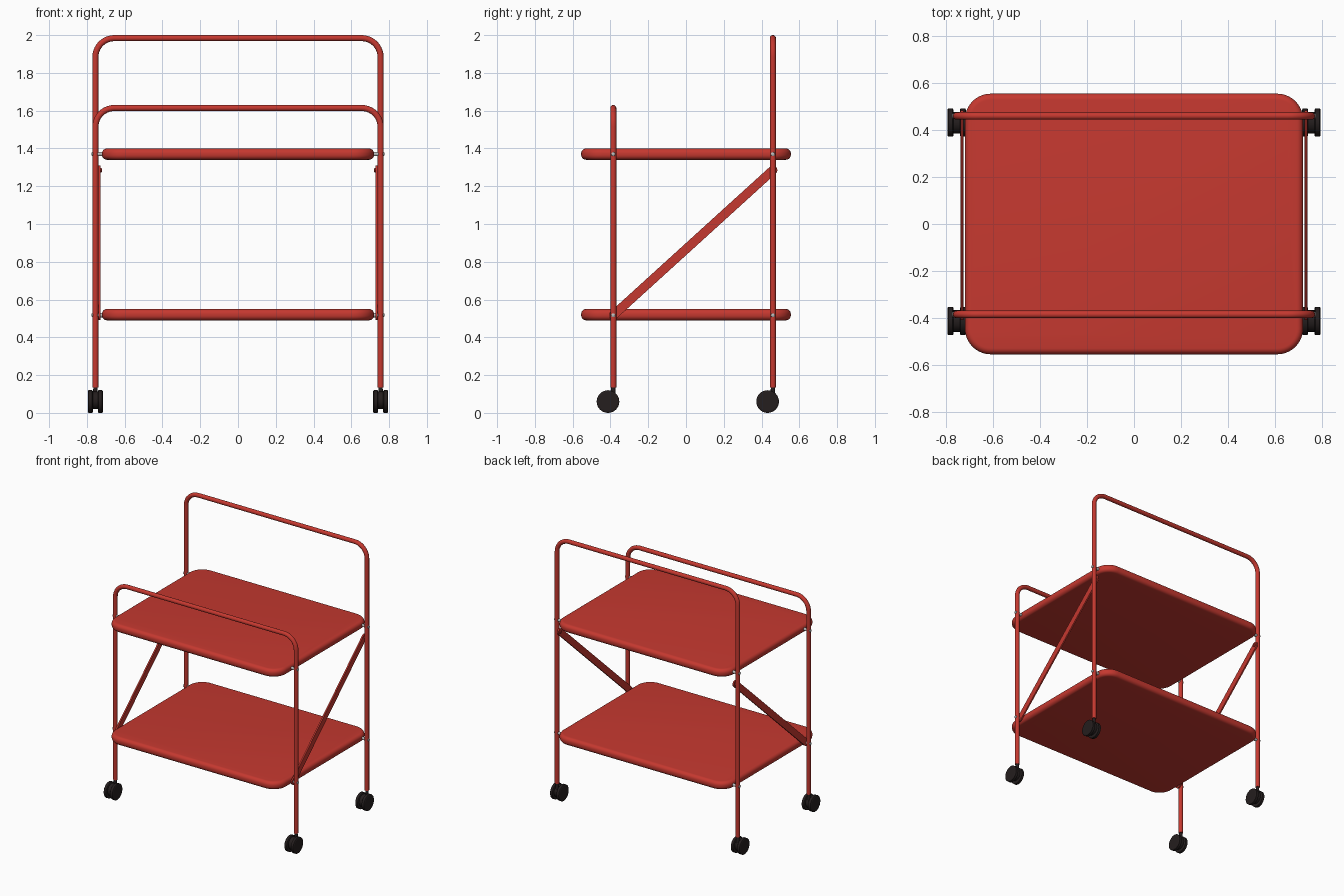
import bpy, bmesh, math
from mathutils import Vector, Matrix

if "Cube" in bpy.data.objects:
    bpy.data.objects.remove(bpy.data.objects["Cube"])


def material(name, rgb):
    m = bpy.data.materials.new(name)
    m.diffuse_color = (*rgb, 1)
    m.use_nodes = True
    m.node_tree.nodes["Principled BSDF"].inputs["Base Color"].default_value = m.diffuse_color
    return m


RED = material("red paint", (0.56, 0.04, 0.029))
BLACK = material("black rubber", (0.018, 0.013, 0.013))
STEEL = material("bolt steel", (0.5, 0.5, 0.5))

LEG_X, TUBE_R = 0.755, 0.016
FRONT_Y, BACK_Y = -0.385, 0.46
LOW_Z, HIGH_Z = 0.517, 1.37


def add_mesh(name, bm, mat):
    bmesh.ops.recalc_face_normals(bm, faces=bm.faces)
    me = bpy.data.meshes.new(name)
    bm.to_mesh(me)
    bm.free()
    ob = bpy.data.objects.new(name, me)
    bpy.context.collection.objects.link(ob)
    me.materials.append(mat)
    return ob


def loft(bm, rings):
    """Join equal-length rings of points and cap both ends."""
    rows = [[bm.verts.new(p) for p in ring] for ring in rings]
    n = len(rows[0])
    for a, b in zip(rows, rows[1:]):
        for i in range(n):
            j = (i + 1) % n
            bm.faces.new((a[i], a[j], b[j], b[i]))
    bm.faces.new(rows[0][::-1])
    bm.faces.new(rows[-1])


def disc_x(bm, centre, profile, seg=32):
    """Turned shape about the x axis; profile is (x offset, radius)."""
    cx, cy, cz = centre
    angles = [2 * math.pi * i / seg for i in range(seg)]
    loft(bm, [[(cx + dx, cy + r * math.cos(a), cz + r * math.sin(a))
               for a in angles] for dx, r in profile])


def rounded_rect(hx, hy, r, z, seg=10):
    pts = []
    for k, (sx, sy) in enumerate(((1, 1), (-1, 1), (-1, -1), (1, -1))):
        for i in range(seg + 1):
            a = math.pi / 2 * (k + i / seg)
            pts.append((sx * (hx - r) + r * math.cos(a),
                        sy * (hy - r) + r * math.sin(a), z))
    return pts


# shelves: rounded slabs with a soft edge
def shelf(name, z0, z1):
    e, steps = 0.026, 6
    prof = []
    for i in range(steps + 1):
        a = math.pi / 2 * i / steps
        prof.append((e * (1 - math.sin(a)), z0 + e * (1 - math.cos(a))))
    prof += [(d, z0 + z1 - z) for d, z in reversed(prof)]
    bm = bmesh.new()
    loft(bm, [rounded_rect(0.72 - d, 0.555 - d, 0.11 - d, z) for d, z in prof])
    add_mesh(name, bm, RED)


shelf("lower_shelf", 0.49, 0.55)
shelf("upper_shelf", 1.34, 1.40)


# tube frames: upside-down U with bent corners
def frame(name, y, top):
    r, zc = 0.1, top - TUBE_R
    path = [(-LEG_X, 0.135)]
    for s, a0 in ((-1, math.pi), (1, math.pi / 2)):
        for i in range(11):
            a = a0 - math.pi / 2 * i / 10
            path.append((s * (LEG_X - r) + r * math.cos(a),
                         zc - r + r * math.sin(a)))
    path.append((LEG_X, 0.135))
    pts = [Vector((x, y, z)) for x, z in path]
    rings = []
    for i, p in enumerate(pts):
        t = (pts[min(i + 1, len(pts) - 1)] - pts[max(i - 1, 0)]).normalized()
        if i in (1, len(pts) - 2):
            t = Vector((0, 0, 1 if i == 1 else -1))
        side = t.cross(Vector((0, 1, 0)))
        rings.append([p + TUBE_R * (math.cos(a) * side + math.sin(a) * Vector((0, 1, 0)))
                      for a in (2 * math.pi * k / 20 for k in range(20))])
    bm = bmesh.new()
    loft(bm, rings)
    add_mesh(name, bm, RED)


frame("front_frame", FRONT_Y, 1.63)
frame("back_frame", BACK_Y, 2.0)


# diagonal flat bars with round ends
def brace(name, s):
    a, b = Vector((FRONT_Y, LOW_Z)), Vector((BACK_Y, 1.285))
    base = math.atan2(b.y - a.y, b.x - a.x)
    w = 0.024
    outline = []
    for c, start in ((b, base - math.pi / 2), (a, base + math.pi / 2)):
        for i in range(9):
            t = start + math.pi * i / 8
            outline.append((c.x + w * math.cos(t), c.y + w * math.sin(t)))
    bm = bmesh.new()
    loft(bm, [[(s * x, y, z) for y, z in outline] for x in (0.727, 0.738)])
    add_mesh(name, bm, RED)
    # red rivet at the upper end
    bm = bmesh.new()
    disc_x(bm, (0, b.x, b.y), [(s * 0.72, 0.008), (s * 0.723, 0.012),
                               (s * 0.75, 0.012)], 16)
    add_mesh(name + "_rivet", bm, RED)


# twin-wheel caster, trailing slightly to the front
def caster(name, s, leg_y):
    cy, r = leg_y - 0.028, 0.06
    x = s * LEG_X
    for label, dx in (("inner", -s * 0.0265), ("outer", s * 0.0265)):
        bm = bmesh.new()
        disc_x(bm, (x + dx, cy, r), [(-0.0135, 0.048), (-0.0135, r - 0.006),
                                     (-0.0095, r), (0.0095, r),
                                     (0.0135, r - 0.006), (0.0135, 0.048)])
        add_mesh(f"{name}_{label}_wheel", bm, BLACK)
    # housing between the wheels and the swivel stem
    bm = bmesh.new()
    disc_x(bm, (x, cy, 0.066), [(-0.015, 0.046), (0.015, 0.046)], 24)
    bmesh.ops.create_cone(bm, cap_ends=True, segments=16, radius1=0.013,
                          radius2=0.011, depth=0.08,
                          matrix=Matrix.Translation((x, leg_y, 0.1)))
    add_mesh(name + "_housing", bm, BLACK)


for side, s in (("left", -1), ("right", 1)):
    brace(f"{side}_brace", s)
    for end, y in (("front", FRONT_Y), ("back", BACK_Y)):
        caster(f"{side}_{end}_caster", s, y)
        # bolts through the legs into the shelves
        for level, z in (("lower", LOW_Z), ("upper", HIGH_Z)):
            bm = bmesh.new()
            disc_x(bm, (0, y, z), [(s * 0.71, 0.011), (s * 0.767, 0.011),
                                   (s * 0.773, 0.010), (s * 0.776, 0.005)], 16)
            add_mesh(f"{side}_{end}_{level}_bolt", bm, STEEL)

# smooth shading with sharp edges kept
bpy.ops.object.select_all(action='SELECT')
bpy.context.view_layer.objects.active = bpy.context.collection.objects[0]
bpy.ops.object.shade_smooth_by_angle(angle=math.radians(35))
